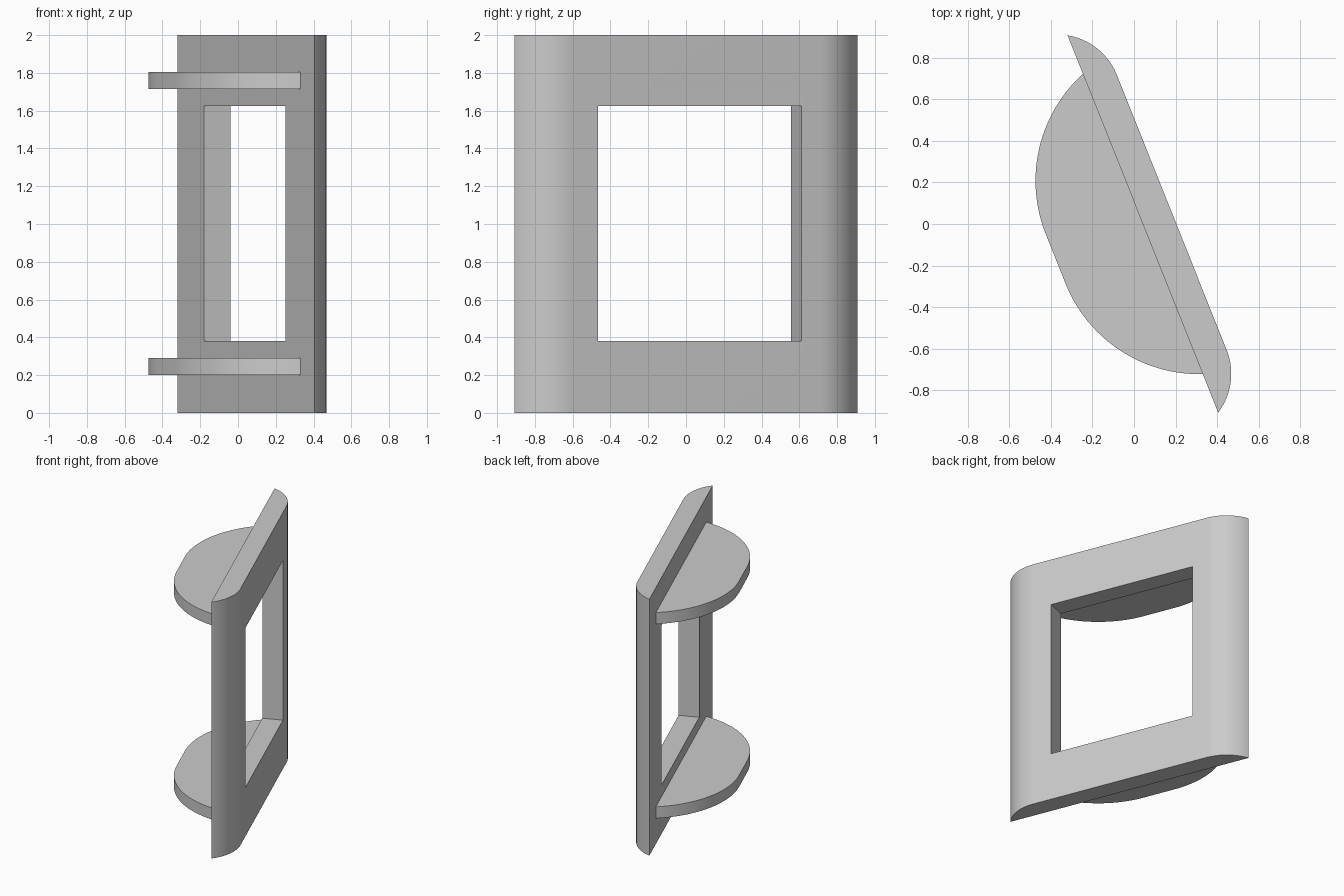
import bpy
import bmesh
from math import atan2, pi, sin, cos
from mathutils import Matrix, Vector

cube = bpy.data.objects.get("Cube")
if cube:
    bpy.data.objects.remove(cube, do_unlink=True)

# Single neutral finish
grey = bpy.data.materials.new("neutral grey")
grey.use_nodes = True
COLOUR = (0.6, 0.6, 0.6, 1)
grey.diffuse_color = COLOUR
grey.node_tree.nodes["Principled BSDF"].inputs["Base Color"].default_value = COLOUR

# Panel frame: local x runs along the panel, local y is its rounded side
START, END = Vector((-0.32, 0.908)), Vector((0.405, -0.908))
LENGTH = (END - START).length
DIRECTION = (END - START).normalized()
PLACE = (Matrix.Translation((START.x, START.y, 0))
         @ Matrix.Rotation(atan2(DIRECTION.y, DIRECTION.x), 4, "Z"))


def bowed_profile(start, end, run, depth, steps=20):
    """Flat chord, with an arc at each end running into a parallel straight."""
    radius = (run * run + depth * depth) / (2 * depth)
    sweep = atan2(run, radius - depth)
    arc = []
    for i in range(steps + 1):
        a = sweep * (1 - i / steps)
        arc.append((run - radius * sin(a), depth - radius + radius * cos(a)))
    first = [(start + x, y) for x, y in arc]
    last = [(end - x, y) for x, y in reversed(arc)]
    return first + last


def prism(name, profile, bottom, top, side=1):
    """Extrude a profile upward and set it in the panel frame."""
    bm = bmesh.new()
    face = bm.faces.new([bm.verts.new((x, side * y, bottom)) for x, y in profile])
    grown = bmesh.ops.extrude_face_region(bm, geom=[face])
    verts = [v for v in grown["geom"] if isinstance(v, bmesh.types.BMVert)]
    bmesh.ops.translate(bm, verts=verts, vec=(0, 0, top - bottom))
    bmesh.ops.recalc_face_normals(bm, faces=bm.faces)
    bm.transform(PLACE)
    mesh = bpy.data.meshes.new(name)
    bm.to_mesh(mesh)
    bm.free()
    mesh.materials.append(grey)
    obj = bpy.data.objects.new(name, mesh)
    bpy.context.collection.objects.link(obj)
    return obj


def activate(obj):
    bpy.ops.object.select_all(action="DESELECT")
    obj.select_set(True)
    bpy.context.view_layer.objects.active = obj


# Upright panel with rounded back edges (local +y is the model's left)
panel = prism("panel_frame", bowed_profile(0, LENGTH, 0.266, 0.15), 0, 2)

# Rectangular window cut through the panel
opening = [(0.38, -0.2), (1.54, -0.2), (1.54, 0.4), (0.38, 0.4)]
cutter = prism("window_cutter", opening, 0.38, 1.625)
cutter.hide_render = True
cut = panel.modifiers.new("window", "BOOLEAN")
cut.operation = "DIFFERENCE"
cut.solver = "EXACT"
cut.object = cutter
activate(panel)
bpy.ops.object.modifier_apply(modifier=cut.name)
bpy.data.objects.remove(cutter, do_unlink=True)

# Two matching shelves on the flat side
shelf_shape = bowed_profile(0.2, LENGTH - 0.2, 0.65, 0.452, steps=28)
parts = [panel]
for name, base in (("lower_shelf", 0.2), ("upper_shelf", 1.715)):
    parts.append(prism(name, shelf_shape, base, base + 0.09, side=-1))

for part in parts:
    activate(part)
    bpy.ops.object.shade_smooth_by_angle(angle=pi / 9)
